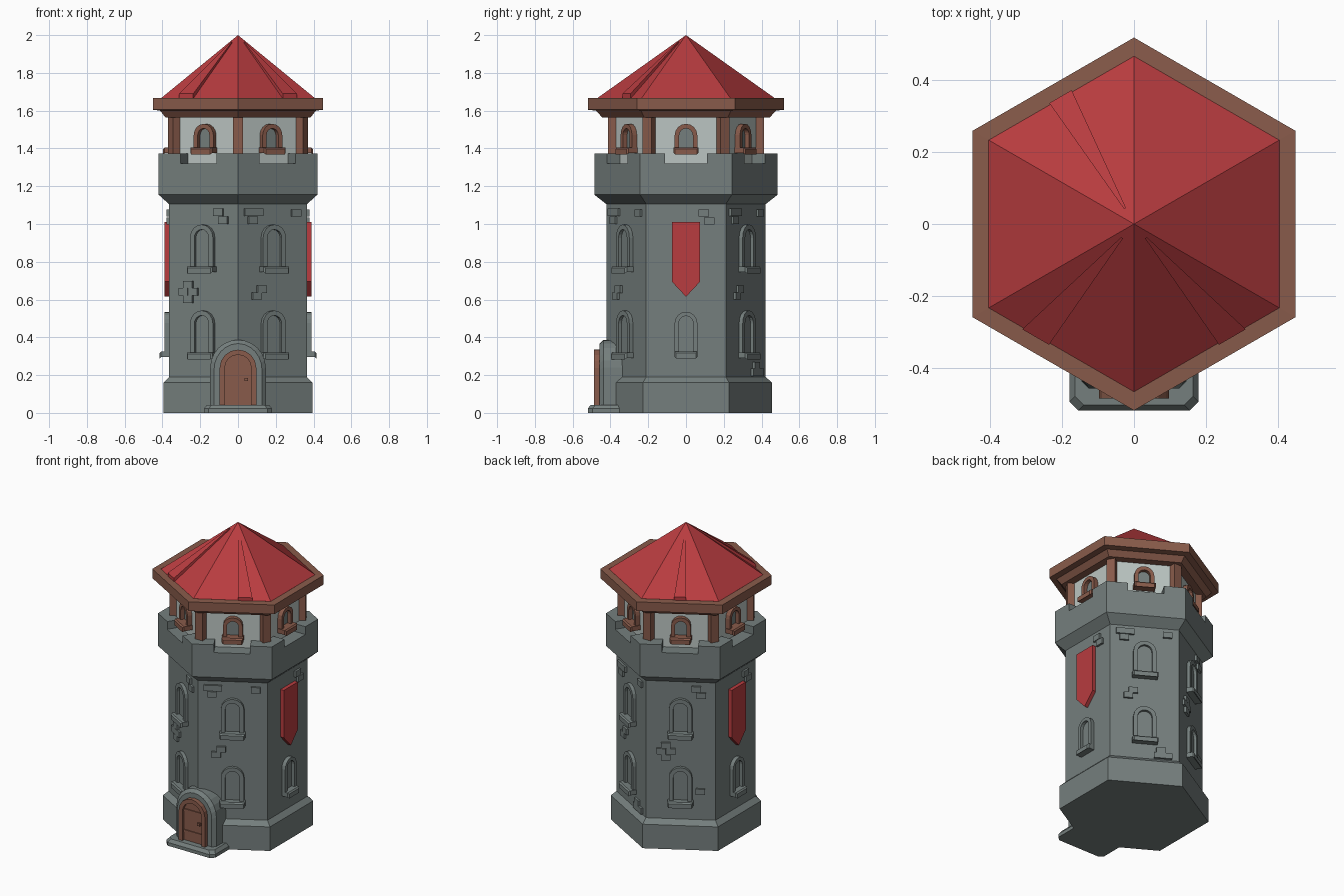
import bpy, bmesh, math
from mathutils import Vector

if "Cube" in bpy.data.objects:
    bpy.data.objects.remove(bpy.data.objects["Cube"])

def material(name, rgb):
    m = bpy.data.materials.new(name)
    m.diffuse_color = (*rgb, 1)
    m.use_nodes = True
    m.node_tree.nodes["Principled BSDF"].inputs["Base Color"].default_value = m.diffuse_color
    return m

STONE = material("grey stone", (0.178, 0.212, 0.207))
PLASTER = material("pale plaster", (0.50, 0.56, 0.54))
RED = material("red", (0.48, 0.045, 0.05))
WOOD = material("brown wood", (0.25, 0.105, 0.07))
C30 = math.cos(math.radians(30))

def local(u, d, z, ang):
    """Wall coordinates (sideways, outward, up) on the face turned to ang degrees."""
    a = math.radians(ang)
    return Vector((d * math.cos(a) - u * math.sin(a), d * math.sin(a) + u * math.cos(a), z))

def skin(name, rings, mat):
    """Join equal closed loops of points into a capped solid; a one-point loop is a tip."""
    bm = bmesh.new()
    vs = [[bm.verts.new(p) for p in r] for r in rings]
    for a, b in zip(vs, vs[1:]):
        n = len(a)
        for i in range(n):
            j = (i + 1) % n
            bm.faces.new((a[i], a[j], b[0]) if len(b) == 1 else (a[i], a[j], b[j], b[i]))
    for r in (vs[0], vs[-1]):
        if len(r) > 2:
            bm.faces.new(r)
    bmesh.ops.recalc_face_normals(bm, faces=bm.faces[:])
    me = bpy.data.meshes.new(name)
    bm.to_mesh(me)
    bm.free()
    me.materials.append(mat)
    ob = bpy.data.objects.new(name, me)
    bpy.context.collection.objects.link(ob)
    return ob

def hexagon(name, profile, mat):
    """Six-sided lathe of (flat distance, height) pairs."""
    rings = []
    for a, z in profile:
        angs = [math.radians(30 + 60 * k) for k in range(6)]
        rings.append([Vector((a / C30 * math.cos(t), a / C30 * math.sin(t), z)) for t in angs]
                     if a else [Vector((0, 0, z))])
    return skin(name, rings, mat)

def prism(name, outline, d0, d1, ang, mat, chamfer=0):
    """Extrude a (u, z) outline outward from a wall face."""
    rings = [[local(u, d0, z, ang) for u, z in outline],
             [local(u, d1 - chamfer, z, ang) for u, z in outline]]
    if chamfer:
        w = max(u for u, z in outline)
        h = max(z for u, z in outline)
        rings.append([local(u * (1 - chamfer / w), d1, z * (1 - chamfer / h), ang) for u, z in outline])
    return skin(name, rings, mat)

def rect(u0, u1, z0, z1):
    return [(u0, z0), (u1, z0), (u1, z1), (u0, z1)]

def arch(w, z0, z1, n=8):
    s = z1 - w
    return [(w, z0)] + [(w * math.cos(math.pi * i / n), s + w * math.sin(math.pi * i / n))
                        for i in range(n + 1)] + [(-w, z0)]

def arch_ring(w, z0, z1, t):
    return arch(w, z0, z1) + arch(w - t, z0, z1 - t)[::-1]

def window(name, ang, wall, z0, z1, w, sill_w, out, sill_out, t, mat):
    prism(name + "_pane", arch(w - t, z0, z1 - t), wall - 0.02, wall + 0.004, ang, STONE)
    prism(name + "_frame", arch_ring(w, z0, z1, t), wall - 0.02, wall + out, ang, mat)
    prism(name + "_sill", rect(-sill_w, sill_w, z0 - 0.005, z0 + 0.025), wall - 0.02, wall + sill_out, ang, mat, 0.008)

# Main stone body with plinth and flared parapet
hexagon("tower_body", [(0.395, 0), (0.395, 0.16), (0.365, 0.19), (0.365, 1.105),
                       (0.42, 1.155), (0.42, 1.32)], STONE)

# Corner merlons
for k in range(6):
    a = 60 * k
    plan = [(0.11, 0.42, a), (0.42 * math.tan(math.pi / 6), 0.42, a), (-0.11, 0.42, a + 60),
            (-0.11, 0.34, a + 60), (0.34 * math.tan(math.pi / 6), 0.34, a), (0.11, 0.34, a)]
    skin("merlon", [[local(u, d, z, g) for u, d, z, g in [(p[0], p[1], h, p[2]) for p in plan]]
                    for h in (1.31, 1.372)], STONE)

# Upper room with corner posts and windows
hexagon("upper_room", [(0.335, 1.31), (0.335, 1.6)], PLASTER)
for k in range(6):
    prism("corner_post", rect(-0.027, 0.027, 1.31, 1.58), 0.34, 0.413, 30 + 60 * k, WOOD)
    window("upper_window", 60 * k, 0.335, 1.38, 1.53, 0.06, 0.065, 0.03, 0.062, 0.024, WOOD)

# Eaves and roof
hexagon("eaves", [(0.385, 1.565), (0.412, 1.6), (0.45, 1.605), (0.45, 1.666), (0.40, 1.668)], WOOD)
hexagon("roof", [(0.405, 1.66), (0.405, 1.668), (0, 2.0)], RED)

# Raised tapering roof strips
def roof_z(d):
    return 2.0 - 0.332 * d / 0.405

for ang, c, w in ((120, 0, 0.036), (240, -0.08, 0.043), (300, 0.08, 0.043)):
    ends = []
    for d, mid, half, h in ((0.05, c * 0.12, 0.003, 0.008), (0.41, c, w, 0.026)):
        ends.append([local(mid + s * half, d, roof_z(d) + e, ang)
                     for s, e in ((-1, -0.01), (1, -0.01), (1, h), (-1, h))])
    skin("roof_strip", ends, RED)

# Tower windows: two on each diagonal face, one under each banner
for ang in (60, 120, 240, 300):
    for z in (0.295, 0.75):
        window("tower_window", ang, 0.365, z, z + 0.247, 0.07, 0.078, 0.022, 0.05, 0.026, STONE)
for ang in (0, 180):
    window("side_window", ang, 0.365, 0.3, 0.535, 0.06, 0.06, 0.025, 0.05, 0.022, STONE)
    prism("banner", [(0, 0.615), (0.075, 0.695), (0.075, 1.01), (-0.075, 1.01), (-0.075, 0.695)],
          0.36, 0.39, ang, RED)

# Loose raised bricks: (u, z) centres for each face
top_trio = [(-0.147, 1.062), (-0.092, 1.062), (-0.125, 1.02)]
pair = [(-0.07, 0.655), (-0.10, 0.618)]
plus = [(-0.09, 0.68), (-0.118, 0.641), (-0.06, 0.641), (-0.09, 0.602)]
top_pair = [(0.095, 1.062), (0.125, 1.02)]
bricks = {
    0: [(0.095, 1.058), (0.122, 1.016)],
    180: [(0.095, 1.058), (0.122, 1.016)],
    60: top_trio + pair + [(0.14, 1.058), (0.10, 0.25), (0.085, 0.215), (0.14, 0.215)],
    120: plus + top_pair + [(0.12, 0.38)],
    240: plus + top_pair,
    300: top_trio + pair + [(0.14, 1.058)],
}
for ang, spots in bricks.items():
    for u, z in spots:
        prism("brick", rect(u - 0.028, u + 0.028, z - 0.019, z + 0.019), 0.355, 0.379, ang, STONE)

# Doorway: step, stone surround, wooden frame and door
def step_plan(w, f, c, z):
    return [Vector(p) for p in ((w, -0.33, z), (w, -f + c, z), (w - c, -f, z),
                                (-w + c, -f, z), (-w, -f + c, z), (-w, -0.33, z))]

skin("door_step", [step_plan(0.18, 0.52, 0.025, 0), step_plan(0.18, 0.52, 0.025, 0.022),
                   step_plan(0.165, 0.505, 0.025, 0.043)], STONE)
prism("door_surround", arch(0.147, 0, 0.387, 12), 0.3, 0.458, 270, STONE, 0.02)
prism("door_frame", arch_ring(0.097, 0.042, 0.335, 0.027), 0.44, 0.487, 270, WOOD)
prism("door_panel", arch(0.07, 0.042, 0.308), 0.44, 0.467, 270, WOOD)
for z in (0.105, 0.245):
    prism("door_strap", rect(-0.07, 0.07, z - 0.008, z + 0.008), 0.46, 0.473, 270, WOOD)
prism("door_knob", rect(0.035, 0.053, 0.168, 0.186), 0.46, 0.48, 270, WOOD)
